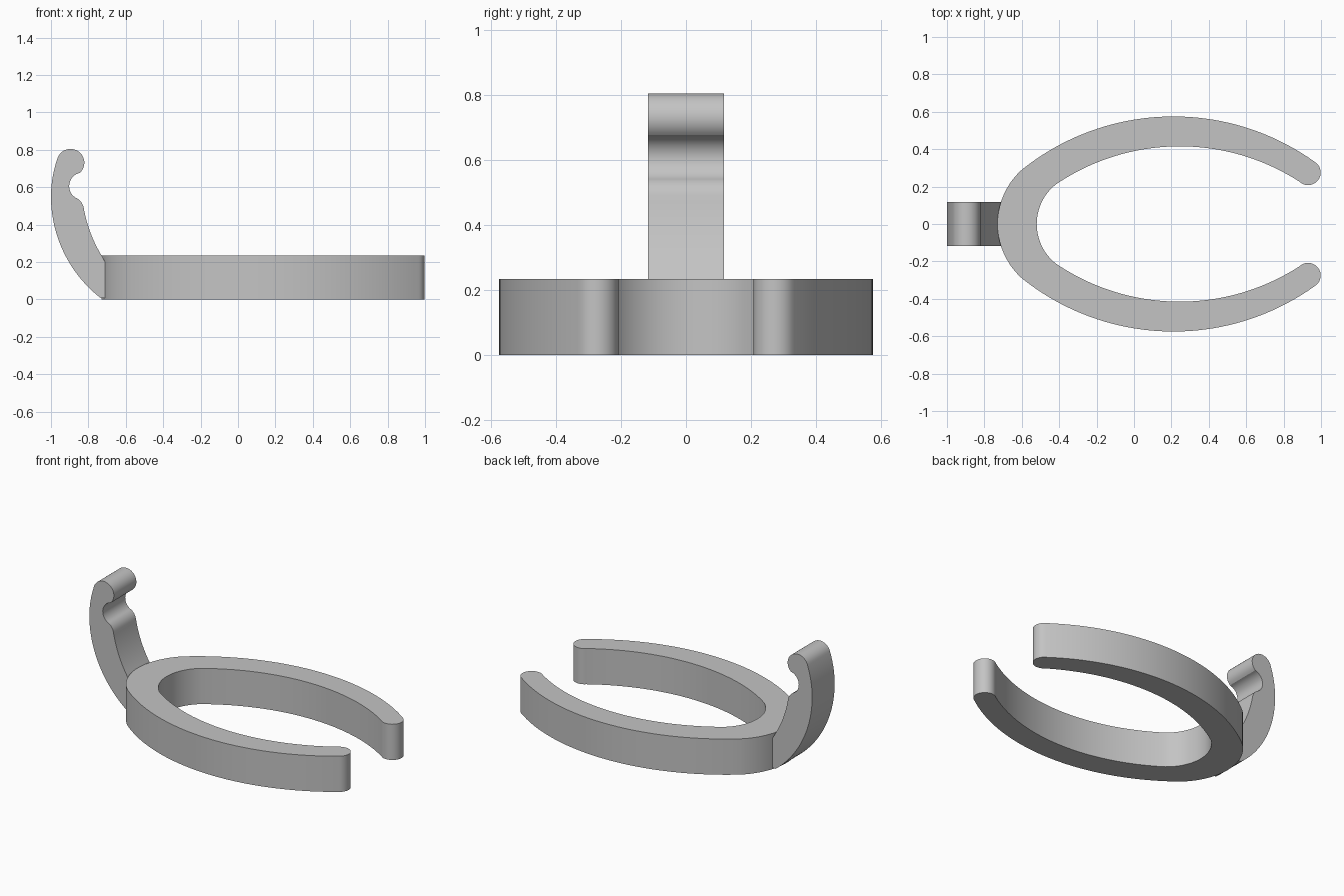
import bpy
import bmesh
import math
from mathutils import Vector, Matrix

cube = bpy.data.objects.get("Cube")
if cube:
    bpy.data.objects.remove(cube, do_unlink=True)

# One plain grey plastic
grey = bpy.data.materials.new("grey plastic")
grey.use_nodes = True
colour = (0.55, 0.55, 0.55, 1)
grey.diffuse_color = colour
grey.node_tree.nodes["Principled BSDF"].inputs["Base Color"].default_value = colour


def arc(a, b, c, steps):
    """Points on the circular arc from a through b to c, without c."""
    a, b, c = Vector(a), Vector(b), Vector(c)
    u, v = b - a, c - a
    d = 2 * u.cross(v)
    centre = a + Vector((v.y * u.dot(u) - u.y * v.dot(v),
                         u.x * v.dot(v) - v.x * u.dot(u))) / d
    radius = (a - centre).length
    turn = math.copysign(1, d)
    start = math.atan2(a.y - centre.y, a.x - centre.x)
    end = math.atan2(c.y - centre.y, c.x - centre.x)
    sweep = turn * ((turn * (end - start)) % math.tau)
    return [centre + radius * Vector((math.cos(start + sweep * i / steps),
                                      math.sin(start + sweep * i / steps)))
            for i in range(steps)]


def extrude(name, outline, depth, matrix):
    """Solid made by extruding a closed outline along its local z."""
    bm = bmesh.new()
    face = bm.faces.new([bm.verts.new((p.x, p.y, 0)) for p in outline])
    made = bmesh.ops.extrude_face_region(bm, geom=[face])
    top = [g for g in made["geom"] if isinstance(g, bmesh.types.BMVert)]
    bmesh.ops.translate(bm, verts=top, vec=(0, 0, depth))
    bm.transform(matrix)
    bmesh.ops.recalc_face_normals(bm, faces=bm.faces)
    mesh = bpy.data.meshes.new(name)
    bm.to_mesh(mesh)
    bm.free()
    mesh.materials.append(grey)
    obj = bpy.data.objects.new(name, mesh)
    bpy.context.collection.objects.link(obj)
    bpy.ops.object.select_all(action="DESELECT")
    obj.select_set(True)
    bpy.context.view_layer.objects.active = obj
    bpy.ops.object.shade_smooth_by_angle(angle=math.radians(30))
    return obj


# Open oval ring: half outline from the nose round the tip, then mirrored
half = (arc((-0.73, 0), (-0.696, 0.158), (-0.6, 0.29), 14)
        + arc((-0.6, 0.29), (0.2, 0.575), (0.965, 0.333), 40)
        + arc((0.965, 0.333), (0.998, 0.28), (0.885, 0.226), 18)
        + arc((0.885, 0.226), (0.22, 0.415), (-0.42, 0.21), 36)
        + arc((-0.42, 0.21), (-0.502, 0.097), (-0.52, 0), 14)
        + [Vector((-0.52, 0))])
mirrored = [Vector((p.x, -p.y)) for p in reversed(half[1:-1])]
extrude("open_ring", half + mirrored, 0.235, Matrix.Identity(4))

# Upright hook: side profile with a rounded head and a round notch
hook = (arc((-0.735, 0.008), (-0.885, 0.17), (-1.0, 0.56), 28)
        + arc((-1.0, 0.56), (-0.99, 0.66), (-0.967, 0.75), 10)
        + arc((-0.967, 0.75), (-0.897, 0.805), (-0.845, 0.677), 24)
        + arc((-0.845, 0.677), (-0.902, 0.615), (-0.87, 0.545), 16)
        + arc((-0.87, 0.545), (-0.842, 0.525), (-0.825, 0.49), 8)
        + arc((-0.825, 0.49), (-0.784, 0.345), (-0.717, 0.215), 16)
        + [Vector((-0.705, 0.19)), Vector((-0.705, 0.008))])
width = 0.234
extrude("hook_arm", hook, width,
        Matrix.Translation((0, width / 2, 0)) @ Matrix.Rotation(math.pi / 2, 4, "X"))
